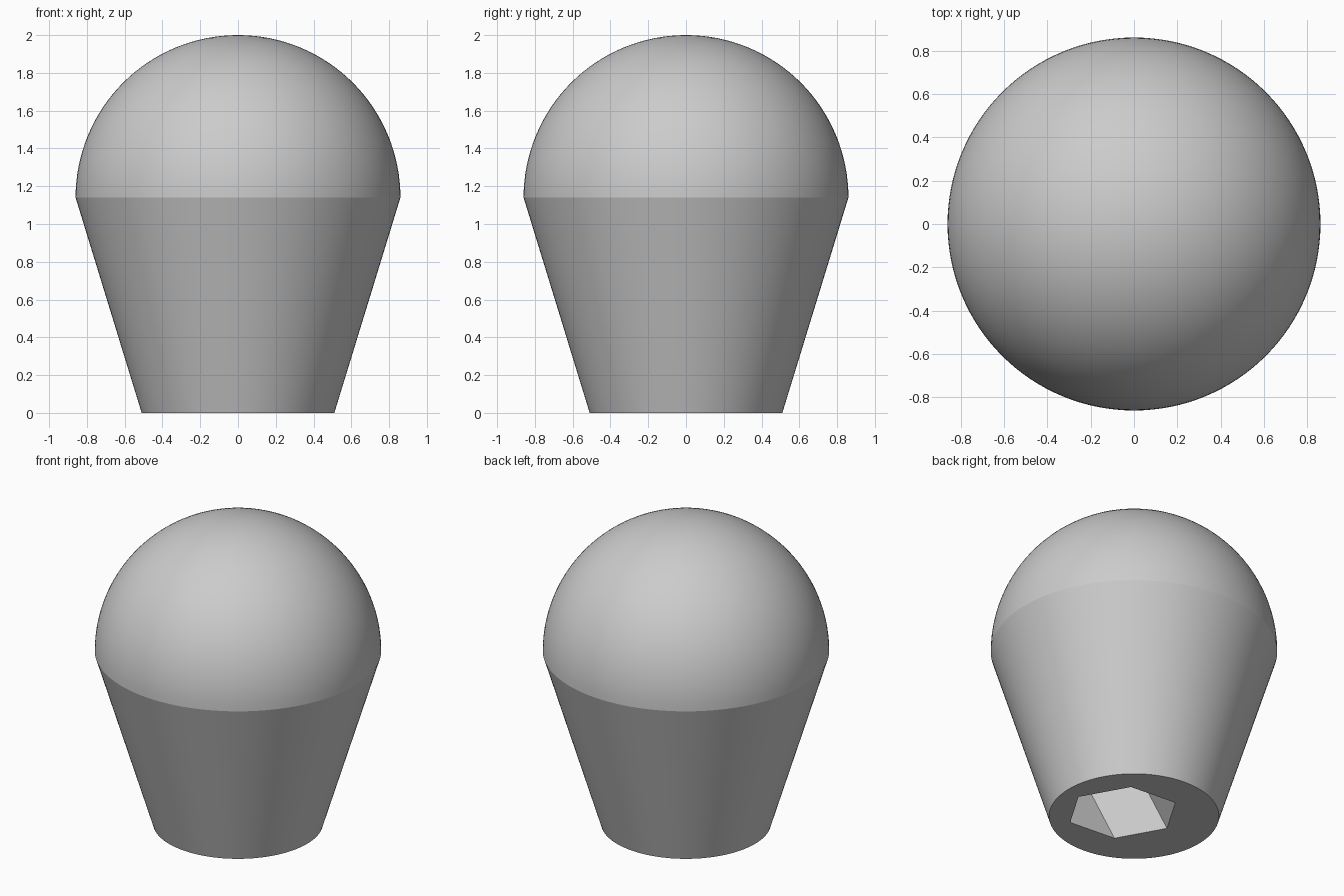
import bpy, bmesh, math
from mathutils import Matrix, Vector

if "Cube" in bpy.data.objects:
    bpy.data.objects.remove(bpy.data.objects["Cube"])

RIM_R, RIM_Z, BASE_R = 0.86, 1.14, 0.51
SEGMENTS, RINGS = 128, 32

grey = bpy.data.materials.new("light_grey")
grey.use_nodes = True
colour = (0.6, 0.6, 0.6, 1)
grey.diffuse_color = colour
grey.node_tree.nodes["Principled BSDF"].inputs["Base Color"].default_value = colour


def make_object(name, bm):
    bmesh.ops.recalc_face_normals(bm, faces=bm.faces)
    mesh = bpy.data.meshes.new(name)
    bm.to_mesh(mesh)
    bm.free()
    mesh.materials.append(grey)
    obj = bpy.data.objects.new(name, mesh)
    bpy.context.collection.objects.link(obj)
    return obj


# Knob: tapered stem and round dome, spun from one profile
profile = [(BASE_R, 0)]
for i in range(RINGS + 1):
    a = math.pi / 2 * i / RINGS
    profile.append((RIM_R * math.cos(a), RIM_Z + RIM_R * math.sin(a)))
bm = bmesh.new()
verts = [bm.verts.new((r, 0, z)) for r, z in profile]
edges = [bm.edges.new(pair) for pair in zip(verts, verts[1:])]
bmesh.ops.spin(bm, geom=verts + edges, axis=(0, 0, 1), cent=(0, 0, 0),
               angle=math.tau, steps=SEGMENTS)
bmesh.ops.remove_doubles(bm, verts=bm.verts, dist=0.0005)
bmesh.ops.holes_fill(bm, edges=[e for e in bm.edges if e.is_boundary], sides=0)
knob = make_object("knob", bm)

# Socket: a leaning hexagonal hole in the underside
bm = bmesh.new()
ring = []
for i in range(6):
    a = math.radians(60 * i - 2)
    ring.append(bm.verts.new((0.31 * math.cos(a), 0.31 * math.sin(a), -0.4)))
face = bm.faces.new(ring)
top = bmesh.ops.extrude_face_region(bm, geom=[face])["geom"]
bmesh.ops.translate(bm, vec=(0, 0, 1),
                    verts=[v for v in top if isinstance(v, bmesh.types.BMVert)])
lean = Matrix.Rotation(math.radians(24), 4, Vector((1, 1, 0)).normalized())
bm.transform(Matrix.Translation((0.08, -0.01, 0)) @ lean)
cutter = make_object("socket_cutter", bm)
cutter.hide_render = True

cut = knob.modifiers.new("socket", "BOOLEAN")
cut.operation = "DIFFERENCE"
cut.solver = "EXACT"
cut.object = cutter

bpy.ops.object.select_all(action="DESELECT")
knob.select_set(True)
bpy.context.view_layer.objects.active = knob
bpy.ops.object.modifier_apply(modifier=cut.name)
bpy.data.objects.remove(cutter)
bpy.ops.object.shade_smooth_by_angle(angle=math.radians(12))
